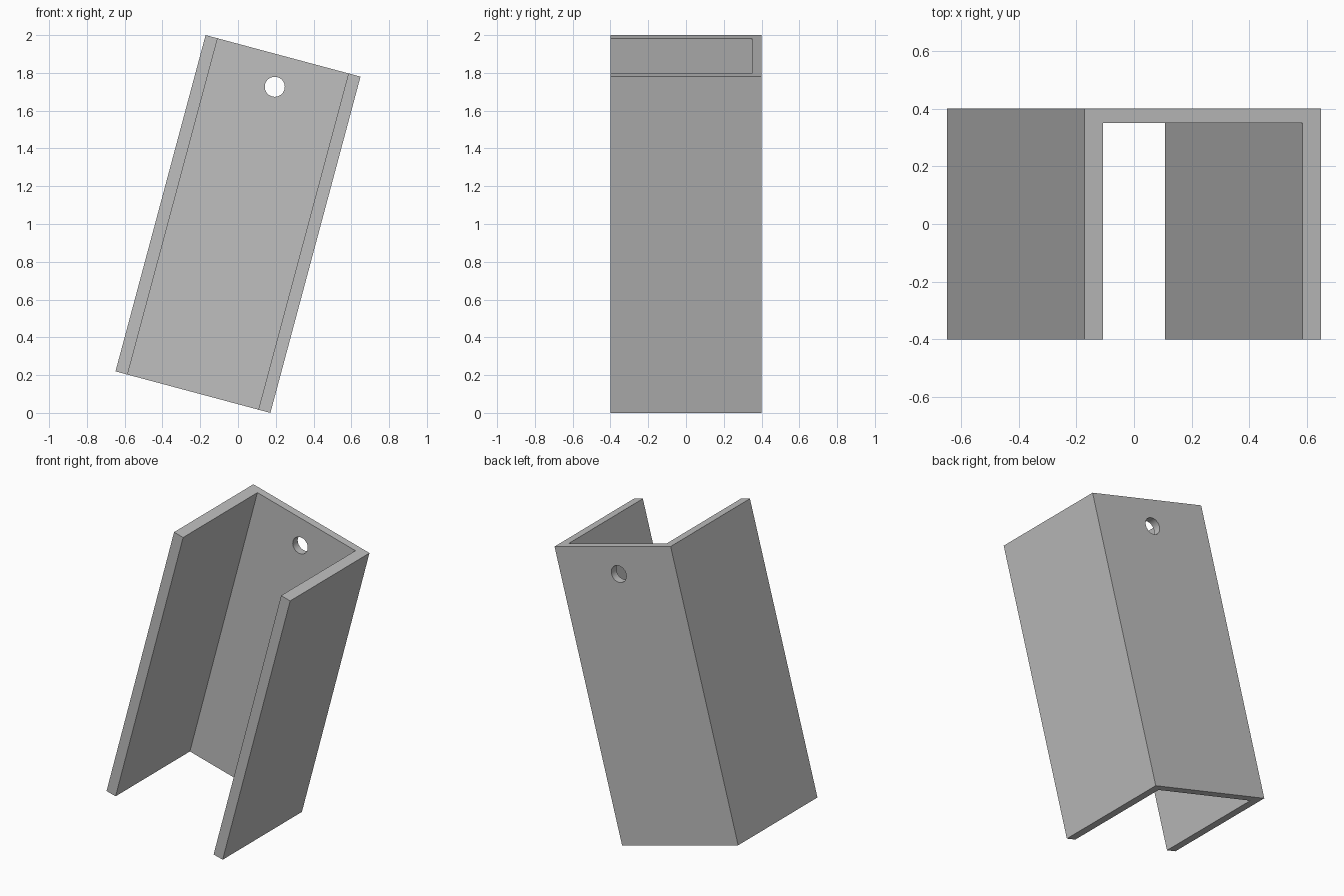
import bpy, bmesh, math
from mathutils import Matrix, Vector

cube = bpy.data.objects.get("Cube")
if cube:
    bpy.data.objects.remove(cube, do_unlink=True)

WIDTH, DEPTH, LENGTH = 0.849, 0.8, 1.843
WALL, BACK = 0.066, 0.05
HOLE_RADIUS, HOLE_HEIGHT = 0.053, 0.752
TILT = Matrix.Translation((0, 0, 1)) @ Matrix.Rotation(math.radians(15), 4, 'Y')

# Plain grey material
grey = bpy.data.materials.new("plain_grey")
grey.use_nodes = True
colour = (0.52, 0.52, 0.52, 1)
grey.diffuse_color = colour
for node in grey.node_tree.nodes:
    if node.type == 'BSDF_PRINCIPLED':
        node.inputs["Base Color"].default_value = colour


def add_object(name, bm):
    bmesh.ops.recalc_face_normals(bm, faces=bm.faces)
    mesh = bpy.data.meshes.new(name)
    bm.to_mesh(mesh)
    bm.free()
    mesh.materials.append(grey)
    obj = bpy.data.objects.new(name, mesh)
    bpy.context.collection.objects.link(obj)
    return obj


# U-shaped channel: profile open to the front, extruded along its length
w, d = WIDTH / 2, DEPTH / 2
half = [(w, d), (w, -d), (w - WALL, -d), (w - WALL, d - BACK)]
profile = half + [(-x, y) for x, y in reversed(half)]
bm = bmesh.new()
face = bm.faces.new([bm.verts.new((x, y, -LENGTH / 2)) for x, y in profile])
result = bmesh.ops.extrude_face_region(bm, geom=[face], use_keep_orig=True)
top = [v for v in result["geom"] if isinstance(v, bmesh.types.BMVert)]
bmesh.ops.translate(bm, verts=top, vec=Vector((0, 0, LENGTH)))
bmesh.ops.transform(bm, matrix=TILT, verts=bm.verts)
channel = add_object("channel", bm)

# Round mounting hole through the back wall
bm = bmesh.new()
place = (TILT @ Matrix.Translation((0, d - BACK / 2, HOLE_HEIGHT))
         @ Matrix.Rotation(math.pi / 2, 4, 'X'))
bmesh.ops.create_cone(bm, cap_ends=True, segments=48, radius1=HOLE_RADIUS,
                      radius2=HOLE_RADIUS, depth=BACK * 4, matrix=place)
cutter = add_object("hole_cutter", bm)
cutter.hide_render = True

cut = channel.modifiers.new("hole", 'BOOLEAN')
cut.operation = 'DIFFERENCE'
cut.solver = 'EXACT'
cut.object = cutter

bpy.ops.object.select_all(action='DESELECT')
channel.select_set(True)
bpy.context.view_layer.objects.active = channel
bpy.ops.object.modifier_apply(modifier=cut.name)
bpy.data.objects.remove(cutter, do_unlink=True)
bpy.ops.object.shade_smooth_by_angle(angle=math.radians(30))
